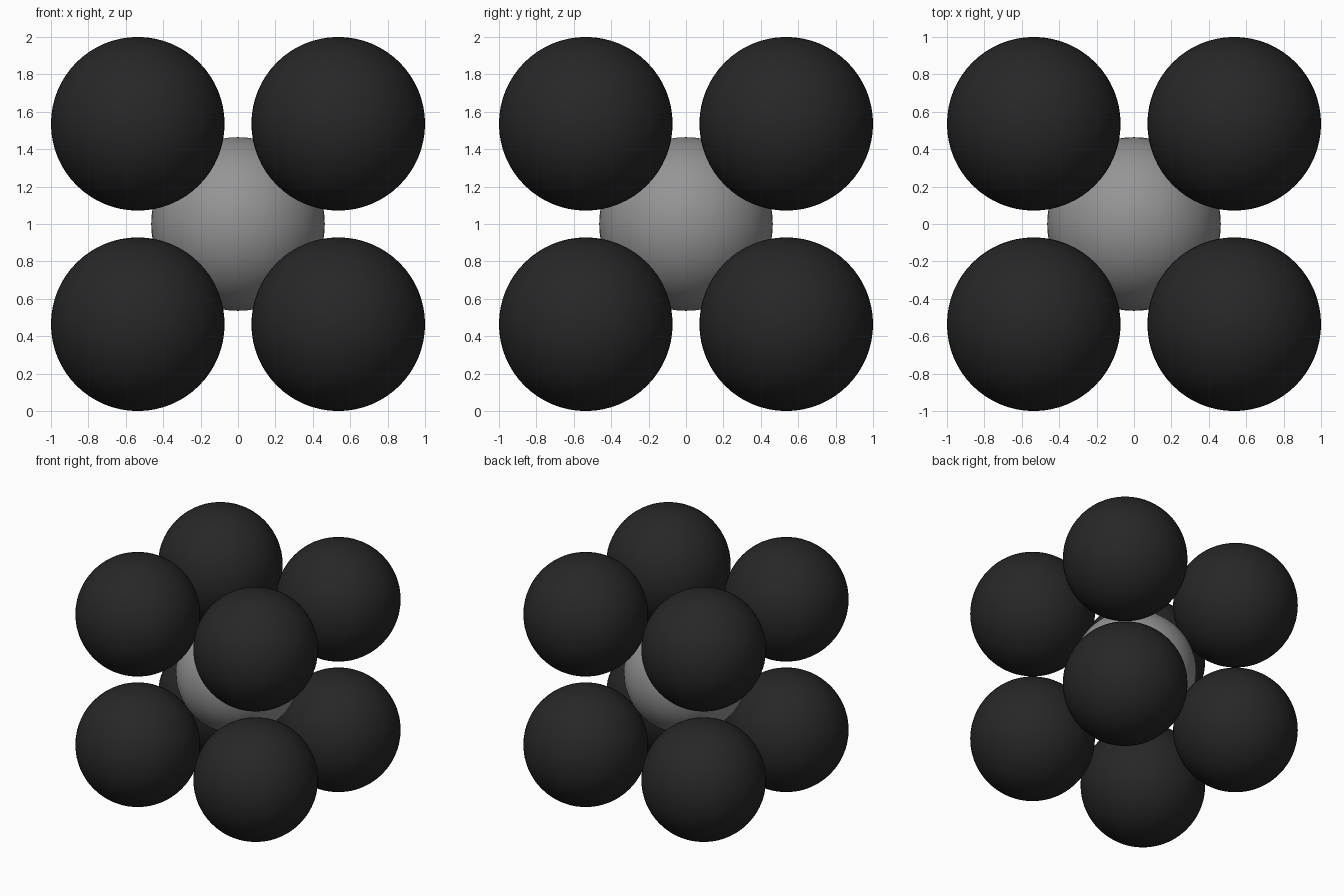
import bpy
import math

if "Cube" in bpy.data.objects:
    bpy.data.objects.remove(bpy.data.objects["Cube"])

# Body-centred packing: corner spheres touch the centre sphere, overall size 2
OFFSET = 1 / (1 + math.sqrt(3) / 2)
RADIUS = 1 - OFFSET


def material(name, value):
    mat = bpy.data.materials.new(name)
    mat.diffuse_color = (value, value, value, 1)
    mat.use_nodes = True
    mat.node_tree.nodes["Principled BSDF"].inputs["Base Color"].default_value = mat.diffuse_color
    return mat


def sphere(name, location, mat):
    bpy.ops.mesh.primitive_uv_sphere_add(
        segments=64, ring_count=32, radius=RADIUS, location=location)
    obj = bpy.context.object
    obj.name = name
    obj.data.materials.append(mat)
    bpy.ops.object.shade_smooth()


black = material("near_black", 0.02)
grey = material("mid_grey", 0.30)

# Centre sphere
sphere("centre_sphere", (0, 0, 1), grey)

# Eight corner spheres
for sx in (-1, 1):
    for sy in (-1, 1):
        for sz in (-1, 1):
            name = "corner_sphere_{}_{}_{}".format(
                "bottom" if sz < 0 else "top",
                "front" if sy < 0 else "back",
                "left" if sx < 0 else "right")
            sphere(name, (sx * OFFSET, sy * OFFSET, 1 + sz * OFFSET), black)
